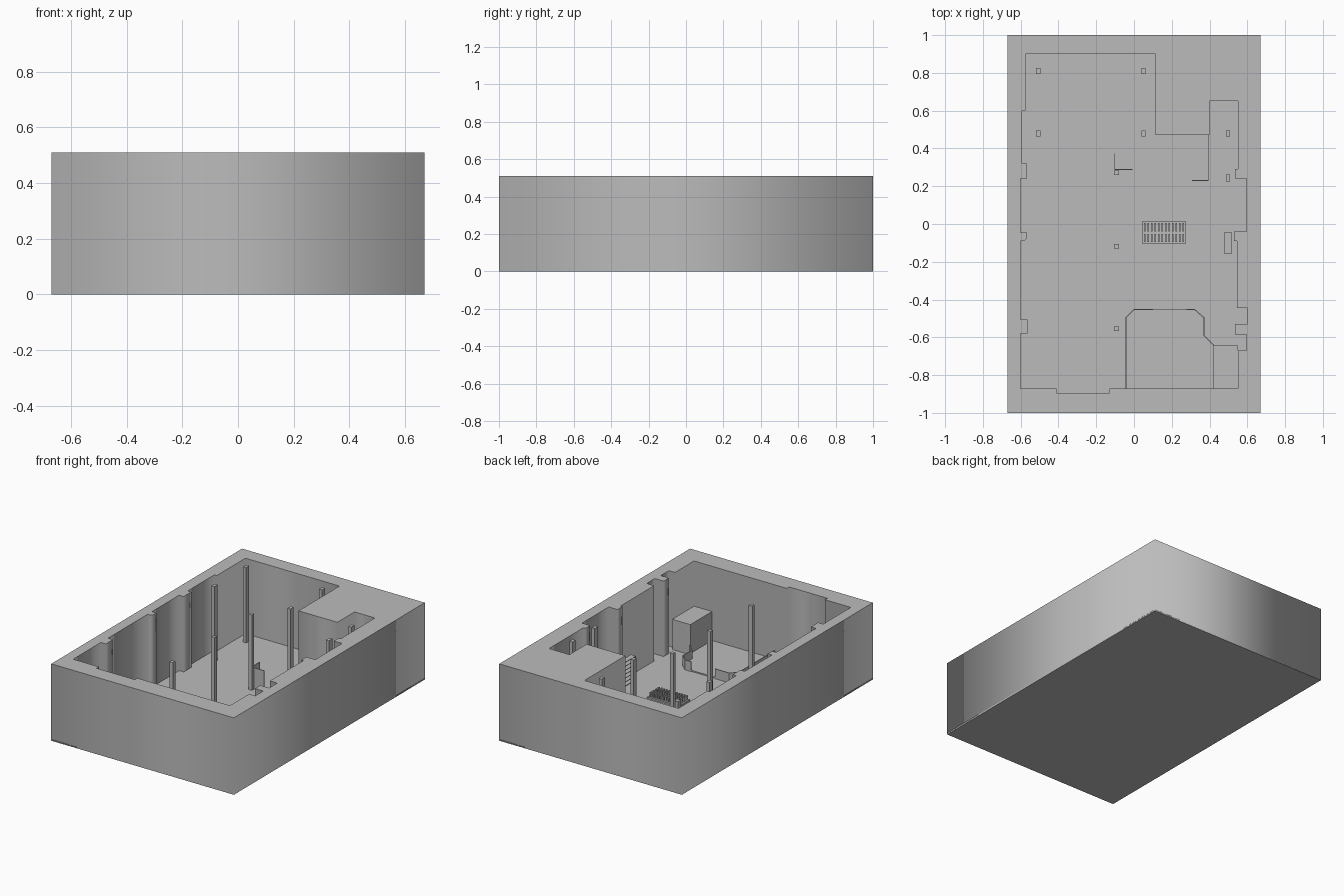
import bpy, bmesh, math
from mathutils import Matrix

if "Cube" in bpy.data.objects:
    bpy.data.objects.remove(bpy.data.objects["Cube"])

FLOOR = 0.01
TOP = 0.51

grey = bpy.data.materials.new("plain_grey")
grey.diffuse_color = (0.5, 0.5, 0.5, 1)
grey.use_nodes = True
grey.node_tree.nodes["Principled BSDF"].inputs["Base Color"].default_value = grey.diffuse_color


def finish(name, bm):
    me = bpy.data.meshes.new(name)
    bm.to_mesh(me)
    bm.free()
    me.materials.append(grey)
    ob = bpy.data.objects.new(name, me)
    bpy.context.collection.objects.link(ob)
    return ob


def add_box(bm, x0, x1, y0, y1, z0, z1):
    m = Matrix.Translation(((x0 + x1) / 2, (y0 + y1) / 2, (z0 + z1) / 2))
    m = m @ Matrix.Diagonal((x1 - x0, y1 - y0, z1 - z0, 1))
    bmesh.ops.create_cube(bm, size=1, matrix=m)


def box(name, *dims):
    bm = bmesh.new()
    add_box(bm, *dims)
    return finish(name, bm)


def prism(name, loops, z0, z1):
    """Extrude a flat outline; a second loop becomes a hole."""
    cu = bpy.data.curves.new(name, 'CURVE')
    cu.dimensions = '2D'
    cu.fill_mode = 'BOTH'
    cu.extrude = (z1 - z0) / 2
    for pts in loops:
        sp = cu.splines.new('POLY')
        sp.points.add(len(pts) - 1)
        for p, (x, y) in zip(sp.points, pts):
            p.co = (x, y, 0, 1)
        sp.use_cyclic_u = True
    ob = bpy.data.objects.new(name + "_outline", cu)
    bpy.context.collection.objects.link(ob)
    bpy.context.view_layer.update()
    dg = bpy.context.evaluated_depsgraph_get()
    bm = bmesh.new()
    bm.from_mesh(bpy.data.meshes.new_from_object(ob.evaluated_get(dg)))
    bpy.data.objects.remove(ob)
    bmesh.ops.remove_doubles(bm, verts=bm.verts, dist=1e-5)
    bmesh.ops.translate(bm, verts=bm.verts, vec=(0, 0, (z0 + z1) / 2))
    bmesh.ops.recalc_face_normals(bm, faces=bm.faces)
    return finish(name, bm)


def thin_wall(name, pts, z1, t=0.006):
    bm = bmesh.new()
    for (ax, ay), (bx, by) in zip(pts, pts[1:]):
        m = (Matrix.Translation(((ax + bx) / 2, (ay + by) / 2, (FLOOR + z1) / 2))
             @ Matrix.Rotation(math.atan2(by - ay, bx - ax), 4, 'Z')
             @ Matrix.Diagonal((math.hypot(bx - ax, by - ay) + t * 0.5, t, z1 - FLOOR, 1)))
        bmesh.ops.create_cube(bm, size=1, matrix=m)
    return finish(name, bm)


# Thick outer walls around the stepped room outline
outer = [(-.67, -1), (.67, -1), (.67, 1), (-.67, 1)]
room = [(-.6, -.87), (-.41, -.87), (-.41, -.895), (-.13, -.895), (-.13, -.87),
        (.55, -.87), (.55, -.67), (.595, -.67), (.595, -.585), (.535, -.585),
        (.535, -.53), (.6, -.53), (.6, -.445), (.545, -.445), (.545, -.09),
        (.53, -.09), (.53, -.04), (.595, -.04), (.595, .24), (.535, .24),
        (.535, .29), (.55, .29), (.55, .65), (.4, .65), (.4, .47),
        (.115, .47), (.115, .9), (-.575, .9), (-.575, .6), (-.593, .6),
        (-.593, .32), (-.567, .32), (-.567, .24), (-.6, .24), (-.6, -.045),
        (-.567, -.045), (-.567, -.075), (-.58, -.09), (-.6, -.09), (-.6, -.505),
        (-.563, -.505), (-.563, -.58), (-.6, -.58)]
prism("outer_walls", [outer, room], 0, TOP)

# Floor slab
box("floor", -.67, .67, -1, 1, 0, FLOOR)

# Full-height columns
for i, (x, y, w, d) in enumerate([
        (-.507, .81, .022, .032), (.05, .81, .022, .032), (-.507, .478, .022, .032),
        (.05, .478, .022, .032), (.498, .478, .022, .032), (.498, .243, .022, .036),
        (-.093, .272, .026, .024), (-.093, -.118, .026, .024), (-.093, -.555, .026, .024)]):
    box(f"column_{i}", x - w / 2, x + w / 2, y - d / 2, y + d / 2, FLOOR, TOP)

# Raised platform, its low rail and the closet in the corner
prism("platform", [[(-.042, -.87), (.42, -.87), (.42, -.64), (.37, -.59), (.37, -.495),
                    (.32, -.452), (0, -.452), (-.042, -.495)]], FLOOR, .018)
thin_wall("left_rail", [(-.042, -.87), (-.042, -.495), (0, -.452), (.1, -.452)], .075)
thin_wall("right_rail", [(.28, -.452), (.32, -.452), (.37, -.495), (.37, -.59), (.42, -.64)], .075)
box("corner_closet", .418, .55, -.87, -.642, FLOOR, .21)

# Thin partitions
thin_wall("small_partition", [(-.102, .372), (-.102, .288), (-.01, .288)], .15, .005)
thin_wall("side_partition", [(.307, .23), (.393, .23), (.393, .47)], .15, .005)

# Shelf unit open to the left
bm = bmesh.new()
add_box(bm, .51, .515, -.16, -.042, FLOOR, .17)
for y in (-.16, -.046):
    add_box(bm, .48, .51, y, y + .004, FLOOR, .17)
for k in range(7):
    z = FLOOR + k * .026
    add_box(bm, .48, .51, -.156, -.046, z, z + .004)
finish("shelf_unit", bm)

# Low slatted rack: rim with two rows of upright slats
bm = bmesh.new()
add_box(bm, .043, .276, -.104, .013, FLOOR, .02)
for k in range(12):
    x = .053 + k * .0185
    for y0, y1 in ((-.095, -.054), (-.041, .004)):
        add_box(bm, x, x + .009, y0, y1, .02, .048)
finish("slatted_rack", bm)
